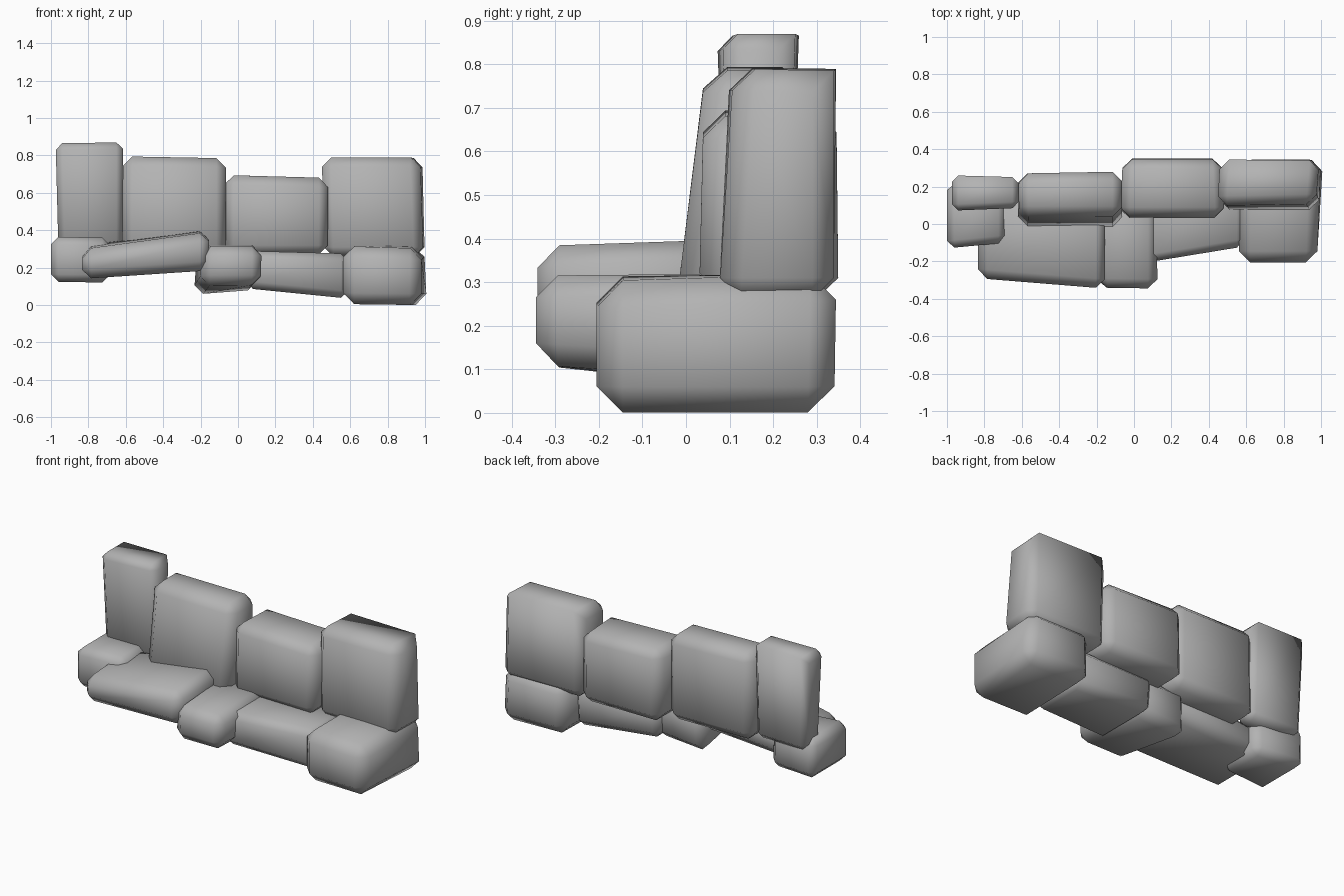
import bpy, bmesh, math

if "Cube" in bpy.data.objects:
    bpy.data.objects.remove(bpy.data.objects["Cube"])

stone = bpy.data.materials.new("stone_grey")
stone.diffuse_color = (0.45, 0.45, 0.45, 1)
stone.use_nodes = True
stone.node_tree.nodes["Principled BSDF"].inputs["Base Color"].default_value = stone.diffuse_color


def block(name, front, fy, by, back=None, bevel=0.05, crisp=()):
    """Chamfered stone: front/back outlines as (x, z) BL, BR, TR, TL plus the y of each corner.
    crisp lists the back edges (0 bottom, 1 right, 2 top, 3 left) left without a chamfer."""
    back = back or front
    bm = bmesh.new()
    f = [bm.verts.new((x, y, z)) for (x, z), y in zip(front, fy)]
    b = [bm.verts.new((x, y, z)) for (x, z), y in zip(back, by)]
    bm.faces.new(f)
    bm.faces.new(b[::-1])
    for i in range(4):
        j = (i + 1) % 4
        bm.faces.new((f[j], f[i], b[i], b[j]))
    bmesh.ops.recalc_face_normals(bm, faces=bm.faces)
    keep = [bm.edges.get((b[i], b[(i + 1) % 4])) for i in crisp]
    bmesh.ops.bevel(bm, geom=[e for e in bm.edges if e not in keep], offset=bevel,
                    segments=1, affect='EDGES', clamp_overlap=True)
    me = bpy.data.meshes.new(name)
    bm.to_mesh(me)
    bm.free()
    me.materials.append(stone)
    ob = bpy.data.objects.new(name, me)
    bpy.context.collection.objects.link(ob)
    bpy.context.view_layer.objects.active = ob
    bpy.ops.object.select_all(action='DESELECT')
    ob.select_set(True)
    bpy.ops.object.shade_smooth_by_angle(angle=math.radians(62))
    return ob


# Upper course, left to right
block("upper_stone_1", [(-.96, .29), (-.615, .29), (-.615, .87), (-.975, .865)],
      [.09, .10, .085, .07], [.24, .23, .25, .26], bevel=0.035, crisp=(2,))
block("upper_stone_2", [(-.62, .27), (-.065, .27), (-.065, .785), (-.615, .795)],
      [-.02, -.02, .045, .045], [.27, .28, .28, .27], bevel=0.05)
block("upper_stone_3", [(-.075, .27), (.48, .27), (.485, .68), (-.075, .695)],
      [.03, .03, .04, .04], [.35, .35, .345, .345],
      [(-.06, .26), (.47, .26), (.47, .68), (-.06, .695)], bevel=0.05)
block("upper_stone_4", [(.46, .26), (.99, .26), (.97, .79), (.445, .79)],
      [.075, .075, .11, .10], [.33, .34, .34, .345],
      [(.46, .26), (1.0, .26), (.99, .785), (.46, .79)], bevel=0.05, crisp=(2,))

# Lower course, left to right
block("lower_stone_1", [(-1.0, .125), (-.685, .12), (-.685, .36), (-1.0, .365)],
      [-.13, -.10, -.10, -.13], [.22, .19, .18, .22], bevel=0.04)
block("lower_stone_2", [(-.835, .14), (-.155, .185), (-.155, .39), (-.835, .295)],
      [-.29, -.345, -.345, -.29], [.13, .13, .13, .13],
      [(-.835, .14), (-.155, .185), (-.155, .405), (-.835, .32)], bevel=0.05)
block("lower_stone_3", [(-.20, .11), (.125, .11), (.125, .315), (-.19, .315)],
      [-.34, -.345, -.345, -.34], [.16, .16, .18, .18],
      [(-.24, .05), (.10, .08), (.125, .32), (-.22, .32)], bevel=0.05)
block("lower_stone_4", [(.04, .09), (.59, .035), (.59, .275), (.04, .29)],
      [-.21, -.12, -.12, -.21], [.20, .22, .24, .22], bevel=0.04)
block("lower_stone_5", [(.56, .005), (.975, .0), (.98, .30), (.56, .315)],
      [-.205, -.205, -.205, -.205], [.34, .34, .345, .345],
      [(.57, .01), (1.015, .0), (.995, .32), (.57, .32)], bevel=0.06)
